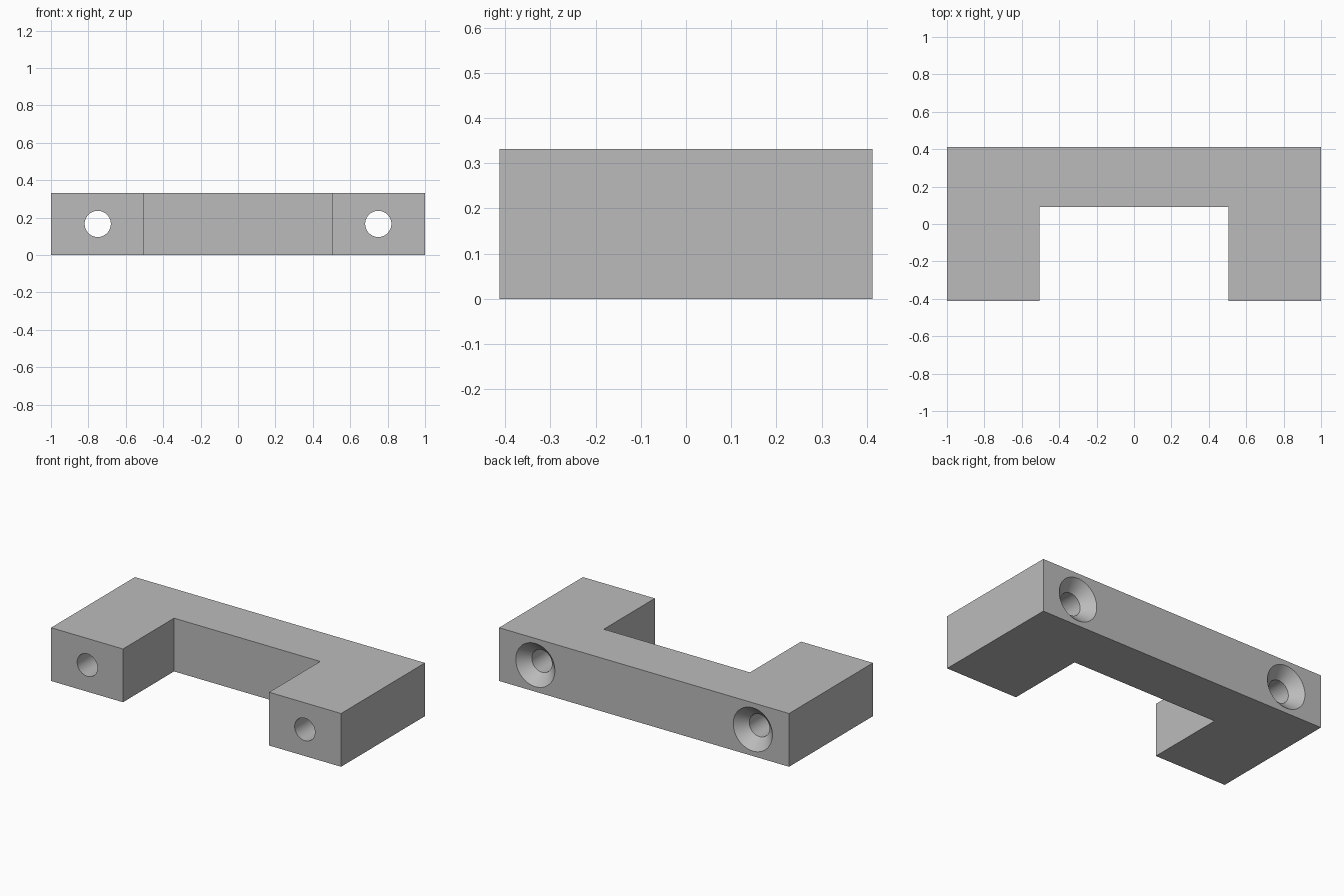
import bpy, bmesh, math
from mathutils import Matrix

cube = bpy.data.objects.get("Cube")
if cube:
    bpy.data.objects.remove(cube, do_unlink=True)

HALF_DEPTH, HEIGHT = 0.413, 0.332
LEG_X, INNER_Y = 0.504, 0.09
HOLE_X, HOLE_R, SINK_R = 0.75, 0.07, 0.135

grey = bpy.data.materials.new("plain grey")
grey.use_nodes = True
colour = (0.5, 0.5, 0.5, 1)
grey.diffuse_color = colour
grey.node_tree.nodes["Principled BSDF"].inputs["Base Color"].default_value = colour


def add_object(name, bm):
    bmesh.ops.recalc_face_normals(bm, faces=bm.faces)
    mesh = bpy.data.meshes.new(name)
    bm.to_mesh(mesh)
    bm.free()
    mesh.materials.append(grey)
    obj = bpy.data.objects.new(name, mesh)
    bpy.context.collection.objects.link(obj)
    return obj


# U-shaped body: half outline mirrored, then extruded upward
half = [(LEG_X, INNER_Y), (LEG_X, -HALF_DEPTH), (1, -HALF_DEPTH), (1, HALF_DEPTH)]
outline = half + [(-x, y) for x, y in reversed(half)]
bm = bmesh.new()
base = bm.faces.new([bm.verts.new((x, y, 0)) for x, y in outline])
top = bmesh.ops.extrude_face_region(bm, geom=[base])["geom"]
bmesh.ops.translate(bm, vec=(0, 0, HEIGHT),
                    verts=[v for v in top if isinstance(v, bmesh.types.BMVert)])
body = add_object("bracket_body", bm)


def screw_cutter(name, x):
    # Revolved profile: through hole opening into a 45 degree countersink at the back
    over = 0.05
    profile = [(HOLE_R, -HALF_DEPTH - over), (HOLE_R, HALF_DEPTH - SINK_R + HOLE_R),
               (SINK_R + over, HALF_DEPTH + over)]
    sides = 64
    bm = bmesh.new()
    rings = []
    for r, y in profile:
        rings.append([bm.verts.new((x + r * math.cos(math.tau * i / sides), y,
                                    HEIGHT / 2 + r * math.sin(math.tau * i / sides)))
                      for i in range(sides)])
    for a, b in zip(rings, rings[1:]):
        for i in range(sides):
            j = (i + 1) % sides
            bm.faces.new((a[i], a[j], b[j], b[i]))
    bm.faces.new(rings[0])
    bm.faces.new(rings[-1])
    return add_object(name, bm)


# Countersunk screw holes through both legs
bpy.context.view_layer.objects.active = body
for name, side in (("left_hole_cutter", 1), ("right_hole_cutter", -1)):
    cutter = screw_cutter(name, side * HOLE_X)
    mod = body.modifiers.new(name, "BOOLEAN")
    mod.operation = "DIFFERENCE"
    mod.solver = "EXACT"
    mod.object = cutter
    bpy.ops.object.modifier_apply(modifier=name)
    bpy.data.objects.remove(cutter, do_unlink=True)

# Smooth hole walls, crisp edges
bpy.ops.object.select_all(action="DESELECT")
body.select_set(True)
bpy.ops.object.shade_smooth_by_angle(angle=math.radians(30))
